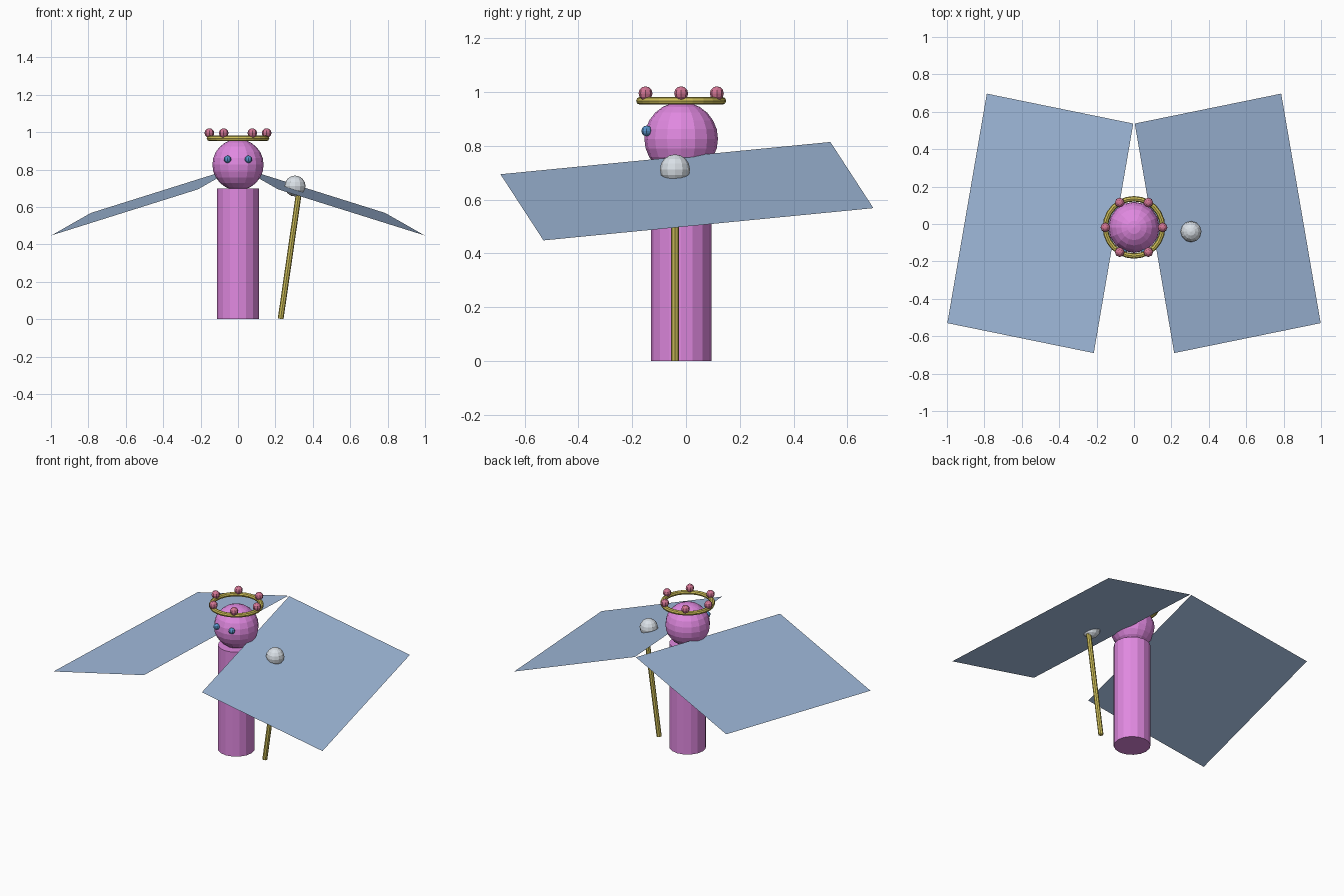
import bpy
from math import cos, sin, pi
from mathutils import Vector

if "Cube" in bpy.data.objects:
    bpy.data.objects.remove(bpy.data.objects["Cube"])


def material(name, rgb):
    m = bpy.data.materials.new(name)
    m.diffuse_color = (*rgb, 1)
    m.use_nodes = True
    m.node_tree.nodes["Principled BSDF"].inputs["Base Color"].default_value = m.diffuse_color
    return m


PINK = material("pink", (0.75, 0.25, 0.75))
GOLD = material("gold", (0.62, 0.52, 0.10))
BLUE = material("blue", (0.10, 0.30, 0.60))
ROSE = material("rose", (0.65, 0.18, 0.30))
WING = material("pale_blue", (0.36, 0.50, 0.72))
PEARL = material("pearl", (0.70, 0.75, 0.80))


def finish(name, mat):
    ob = bpy.context.object
    ob.name = name
    ob.data.materials.append(mat)
    return ob


def ball(name, loc, r, mat, segs=8, rings=6):
    bpy.ops.mesh.primitive_uv_sphere_add(segments=segs, ring_count=rings, radius=r, location=loc)
    return finish(name, mat)


def rod(name, a, b, r, sides, mat):
    a, b = Vector(a), Vector(b)
    d = b - a
    bpy.ops.mesh.primitive_cylinder_add(
        vertices=sides, radius=r, depth=d.length, location=(a + b) / 2,
        rotation=d.to_track_quat('Z', 'Y').to_euler() if abs(d.x) > 0 else (0, 0, 0))
    return finish(name, mat)


CY = -0.018  # shared y of the body axis

# Body and head
rod("body", (0, CY, 0), (0, CY, 0.70), 0.112, 16, PINK)
ball("head", (0, CY, 0.826), 0.137, PINK, 16, 12)

# Eyes
for side in (-1, 1):
    ball("eye", (side * 0.056, -0.146, 0.855), 0.02, BLUE)

# Crown ring with six jewels
bpy.ops.mesh.primitive_torus_add(major_radius=0.153, minor_radius=0.0145, major_segments=24,
                                 minor_segments=8, location=(0, CY, 0.967))
finish("crown_ring", GOLD)
for i in range(6):
    a = i * pi / 3
    ball("crown_jewel", (0.153 * cos(a), CY + 0.153 * sin(a), 0.995), 0.026, ROSE)

# Staff with its orb
rod("staff", (0.228, -0.041, 0.002), (0.329, -0.041, 0.70), 0.0155, 8, GOLD)
ball("staff_orb", (0.305, -0.041, 0.712), 0.056, PEARL, 12, 8)

# Flat wings, mirrored left to right
for side in (-1, 1):
    pts = [(0.215, -0.69, 0.694), (0.998, -0.53, 0.448), (0.787, 0.697, 0.568), (0.004, 0.537, 0.814)]
    me = bpy.data.meshes.new("wing")
    order = (0, 1, 2, 3) if side > 0 else (3, 2, 1, 0)
    me.from_pydata([(side * x, y, z) for x, y, z in pts], [], [order])
    me.materials.append(WING)
    bpy.context.collection.objects.link(bpy.data.objects.new("wing", me))
